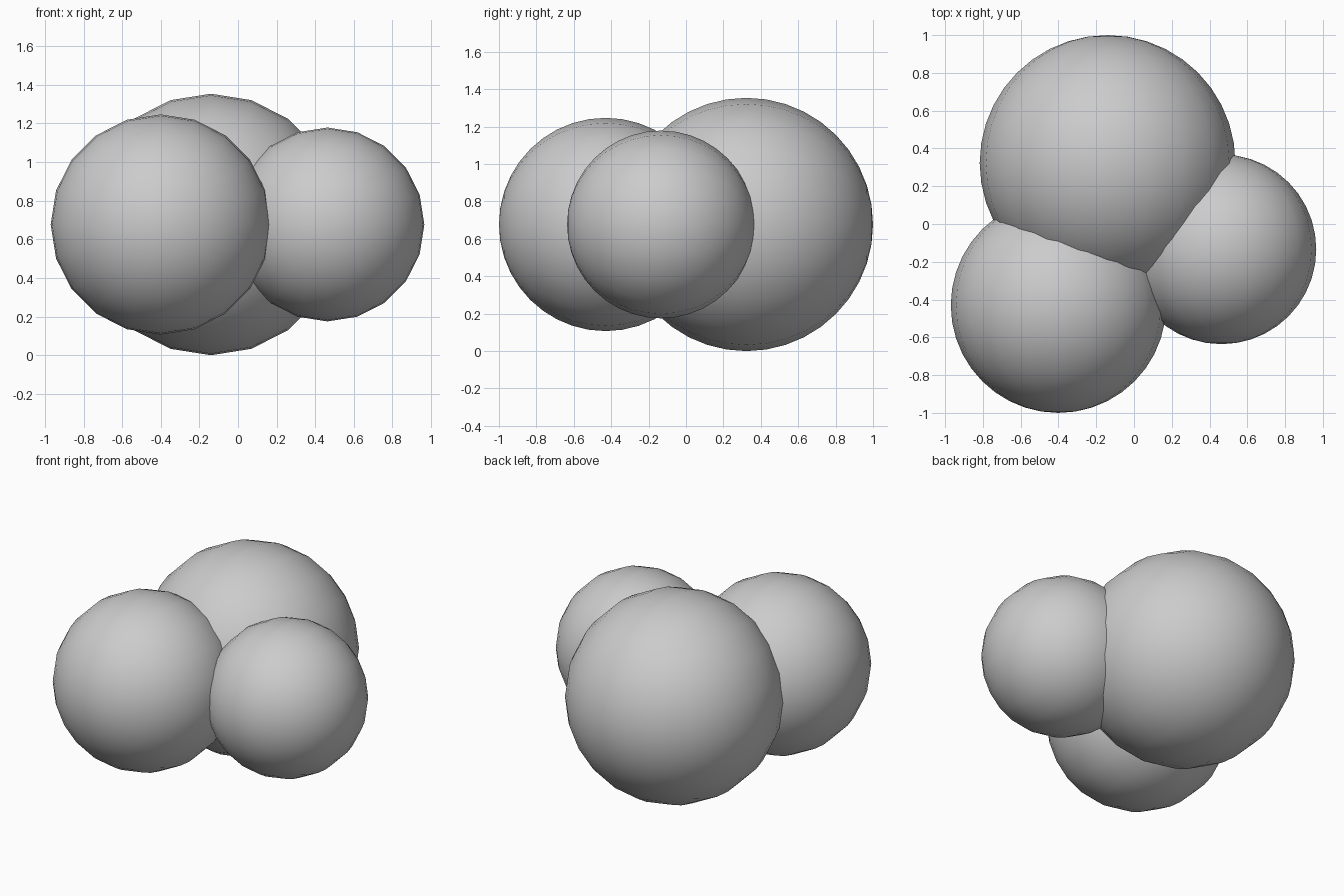
import bpy
import math

if "Cube" in bpy.data.objects:
    bpy.data.objects.remove(bpy.data.objects["Cube"])

HEIGHT = 0.677  # shared centre height


def sphere(name, x, y, r):
    # Poles lie along y: 20 sides around, finer steps along the axis
    bpy.ops.mesh.primitive_uv_sphere_add(
        segments=20, ring_count=20, radius=r,
        location=(x, y, HEIGHT), rotation=(math.pi / 2, 0, 0))
    ob = bpy.context.object
    ob.name = name
    bpy.ops.object.shade_smooth_by_angle(angle=math.radians(40))
    return ob


# Three overlapping spheres
sphere("large_sphere", -0.14, 0.323, 0.677)
sphere("medium_sphere", -0.40, -0.43, 0.57)
sphere("small_sphere", 0.463, -0.134, 0.502)
